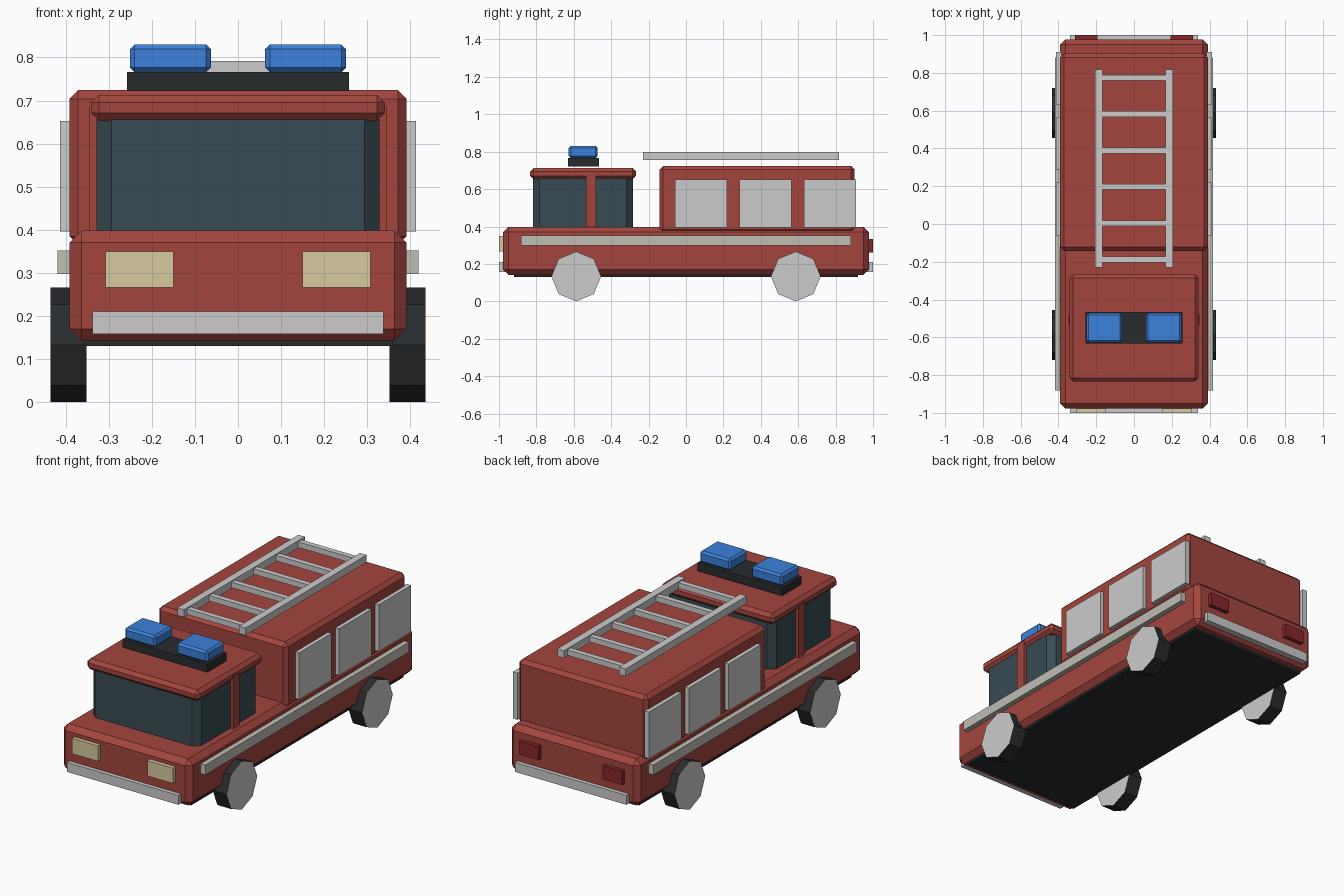
import bpy, bmesh
from math import pi
from mathutils import Matrix

if "Cube" in bpy.data.objects:
    bpy.data.objects.remove(bpy.data.objects["Cube"])


def material(name, rgb):
    m = bpy.data.materials.new(name)
    m.diffuse_color = (*rgb, 1)
    m.use_nodes = True
    m.node_tree.nodes["Principled BSDF"].inputs["Base Color"].default_value = m.diffuse_color
    return m


RED = material("red_paint", (0.37, 0.06, 0.048))
GLASS = material("dark_glass", (0.04, 0.07, 0.085))
BLACK = material("black", (0.022, 0.025, 0.027))
BLUE = material("blue_light", (0.045, 0.22, 0.72))
CREAM = material("headlight", (0.67, 0.59, 0.35))
WHITE = material("stripe_white", (0.52, 0.51, 0.46))
TAIL = material("tail_red", (0.24, 0.02, 0.025))


def finish(name, bm, mats=()):
    me = bpy.data.meshes.new(name)
    bm.to_mesh(me)
    bm.free()
    for m in mats:
        me.materials.append(m)
    ob = bpy.data.objects.new(name, me)
    bpy.context.collection.objects.link(ob)
    return ob


def box(name, x, y, z, mat=None, bevel=0):
    """Box from (min, max) ranges, with an optional one-step chamfer."""
    bm = bmesh.new()
    size = [r[1] - r[0] for r in (x, y, z)]
    mid = [(r[0] + r[1]) / 2 for r in (x, y, z)]
    bmesh.ops.create_cube(bm, size=1, matrix=Matrix.Translation(mid) @ Matrix.Diagonal((*size, 1)))
    if bevel:
        bmesh.ops.bevel(bm, geom=bm.edges[:], offset=bevel, segments=1, affect='EDGES')
    return finish(name, bm, [mat] if mat else [])


def pair(name, x, y, z, mat=None, bevel=0):
    """Box on the right plus its mirror image on the left."""
    box(name + "_right", x, y, z, mat, bevel)
    box(name + "_left", (-x[1], -x[0]), y, z, mat, bevel)


# Chassis and body
box("chassis", (-0.36, 0.36), (-0.92, 0.92), (0.13, 0.2), BLACK)
box("lower_body", (-0.391, 0.391), (-0.978, 0.978), (0.142, 0.398), RED, 0.028)
box("rear_body", (-0.391, 0.391), (-0.142, 0.902), (0.365, 0.724), RED, 0.02)

# Cab
box("cab_glass", (-0.328, 0.328), (-0.818, -0.283), (0.34, 0.69), GLASS, 0.034)
box("cab_roof", (-0.341, 0.341), (-0.833, -0.267), (0.653, 0.713), RED, 0.018)
pair("cab_pillar", (0.3, 0.346), (-0.535, -0.48), (0.38, 0.684), RED)

# Light bar
box("light_bar", (-0.257, 0.257), (-0.632, -0.465), (0.722, 0.766), BLACK)
pair("beacon", (0.063, 0.251), (-0.627, -0.472), (0.766, 0.83), BLUE, 0.011)

# Side shutters and stripe
for i in range(3):
    y0 = -0.06 + 0.345 * i
    pair(f"side_shutter_{i + 1}", (0.385, 0.413), (y0, y0 + 0.28), (0.396, 0.652))
pair("side_stripe", (0.38, 0.419), (-0.882, 0.882), (0.298, 0.352), WHITE)

# Bumpers and lamps
box("front_bumper", (-0.338, 0.338), (-1, -0.96), (0.158, 0.21))
box("rear_bumper", (-0.338, 0.338), (0.96, 1), (0.158, 0.21))
pair("headlight", (0.15, 0.307), (-1, -0.96), (0.266, 0.35), CREAM)
pair("tail_light", (0.193, 0.313), (0.96, 1), (0.26, 0.334), TAIL)

# Roof ladder
pair("ladder_rail", (0.167, 0.207), (-0.23, 0.818), (0.757, 0.798))
for i in range(6):
    y = -0.188 + 0.1925 * i
    box(f"ladder_rung_{i + 1}", (-0.17, 0.17), (y - 0.015, y + 0.015), (0.762, 0.792))

# Eight-sided wheels: black tread, grey caps
for side, x in (("left", -0.393), ("right", 0.393)):
    for end, y in (("front", -0.587), ("rear", 0.587)):
        bm = bmesh.new()
        bmesh.ops.create_cone(bm, cap_ends=True, segments=8, radius1=0.133, radius2=0.133, depth=0.083,
                              matrix=Matrix.Translation((x, y, 0.133)) @ Matrix.Rotation(pi / 2, 4, 'Y'))
        for f in bm.faces:
            f.material_index = 1 if len(f.verts) == 8 else 0
        finish(f"{end}_{side}_wheel", bm, [BLACK, None])
